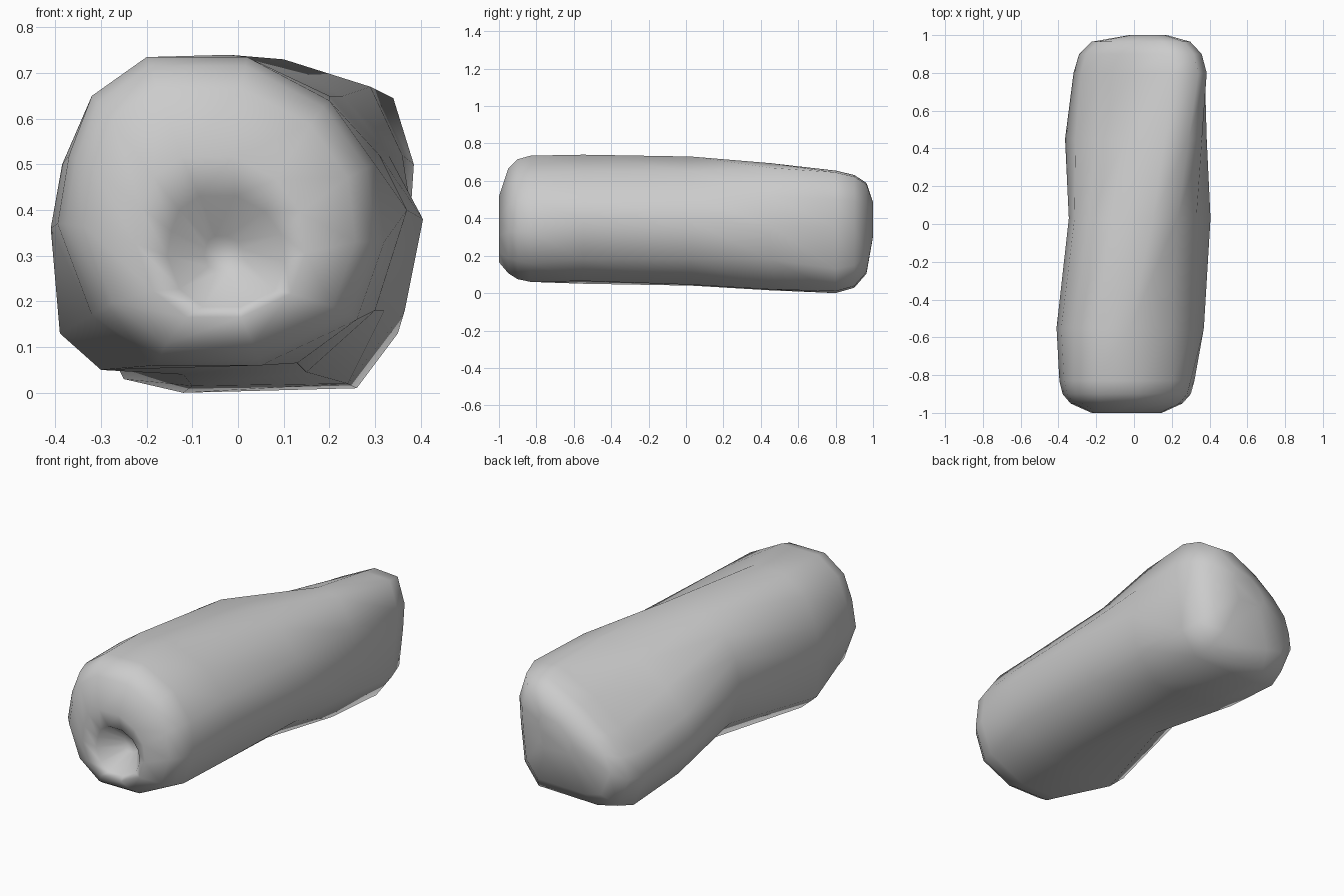
import bpy, bmesh

if "Cube" in bpy.data.objects:
    bpy.data.objects.remove(bpy.data.objects["Cube"])

# Outlines (x, z) of the lumpy body at five stations along y
sections = {}
sections[-0.83] = [(-.395, .37), (-.37, .52), (-.32, .65), (-.20, .735), (.02, .735), (.20, .64),
                   (.30, .50), (.32, .33), (.26, .16), (.05, .06), (-.18, .06), (-.32, .17)]
sections[-0.55] = [(-.41, .36), (-.385, .50), (-.32, .65), (-.20, .735), (-.02, .74), (.20, .65),
                   (.31, .52), (.37, .40), (.30, .18), (.13, .065), (-.30, .05), (-.39, .13)]
sections[0.03] = [(-.345, .38), (-.315, .54), (-.24, .64), (-.12, .715), (.10, .73), (.23, .65),
                  (.33, .52), (.405, .38), (.32, .18), (.15, .045), (-.12, .04), (-.28, .18)]
sections[0.45] = [(-.365, .25), (-.31, .39), (-.20, .51), (-.05, .61), (.16, .695), (.29, .67),
                  (.36, .52), (.385, .36), (.365, .18), (.24, .02), (-.10, .015), (-.27, .07)]
sections[0.80] = [(-.32, .20), (-.28, .32), (-.18, .43), (-.02, .55), (.19, .655), (.34, .645),
                  (.385, .50), (.375, .35), (.35, .13), (.26, .01), (-.12, .0), (-.25, .03)]


def shrink(outline, factor, cx, cz):
    return [(cx + (x - cx) * factor, cz + (z - cz) * factor) for x, z in outline]


front, back = sections[-0.83], sections[0.80]
rings = []

# Front end: hollow floor, hollow rim, rounded shoulder
rings.append((-0.86, shrink(front, 0.12, -.03, .29)))
rings.append((-0.98, shrink(front, 0.36, -.02, .26)))
rings.append((-1.00, shrink(front, 0.52, -.04, .28)))
rings.append((-0.95, shrink(front, 0.83, -.05, .33)))
rings.append((-0.90, shrink(front, 0.95, -.06, .35)))

# Body
rings += list(sections.items())

# Back end: rounded off, leaning to the right
rings.append((0.90, shrink(back, 0.92, .05, .36)))
rings.append((0.965, shrink(back, 0.74, .05, .40)))
rings.append((1.00, shrink(back, 0.28, .09, .42)))

# Loft the rings into one closed skin
bm = bmesh.new()
loops = [[bm.verts.new((x, y, z)) for x, z in outline] for y, outline in rings]
for a, b in zip(loops, loops[1:]):
    n = len(a)
    for i in range(n):
        j = (i + 1) % n
        bm.faces.new((a[i], a[j], b[j], b[i]))
bm.faces.new(loops[0])
bm.faces.new(loops[-1])
bmesh.ops.recalc_face_normals(bm, faces=bm.faces)

mesh = bpy.data.meshes.new("hollow_log")
bm.to_mesh(mesh)
bm.free()
for p in mesh.polygons:
    p.use_smooth = True
log = bpy.data.objects.new("hollow_log", mesh)
bpy.context.collection.objects.link(log)
